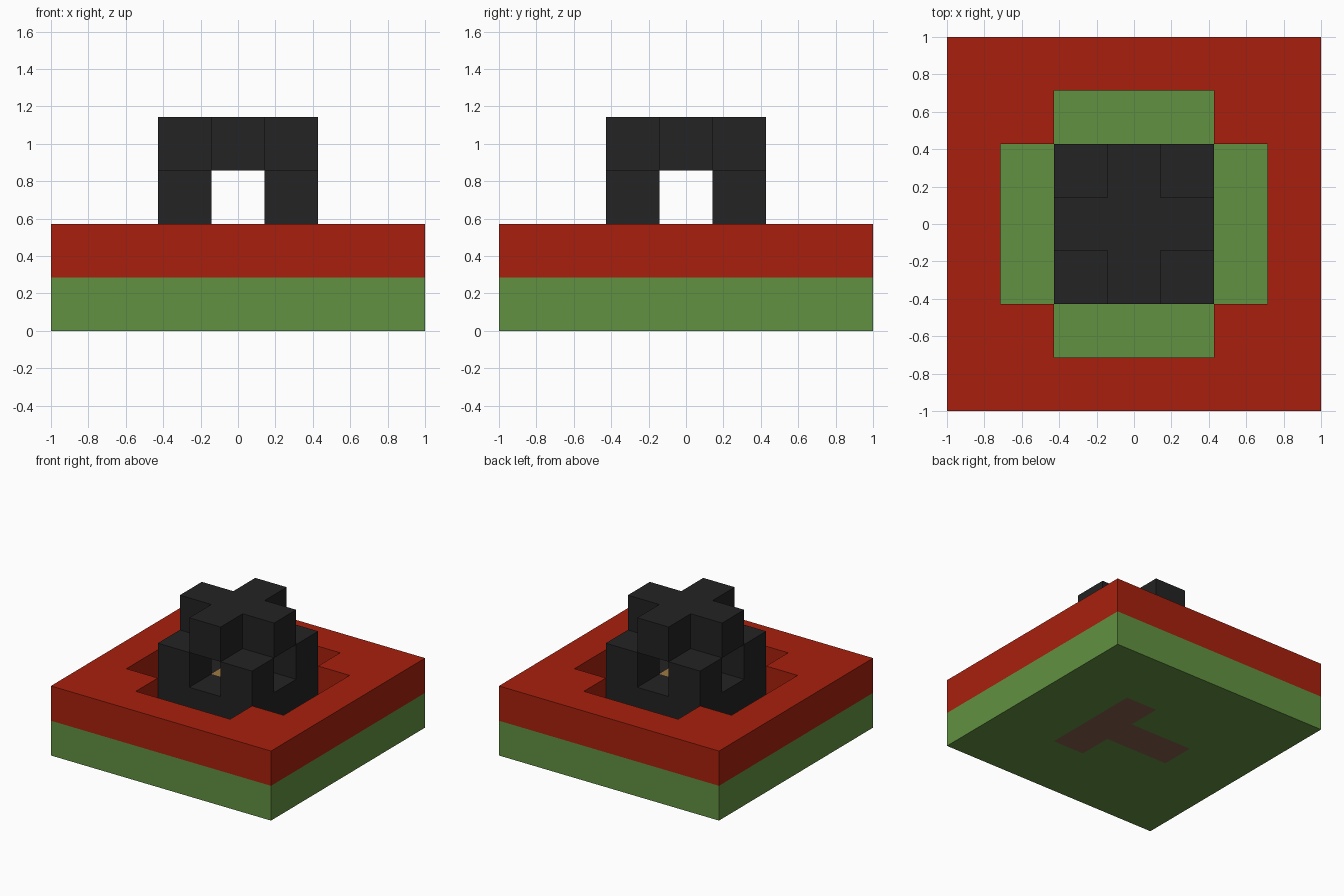
import bpy, bmesh
from mathutils import Vector

cube = bpy.data.objects.get("Cube")
if cube:
    bpy.data.objects.remove(cube, do_unlink=True)

U = 2 / 7  # side of one block


def material(name, srgb):
    col = [(c / 255 / 12.92) if c < 11 else ((c / 255 + 0.055) / 1.055) ** 2.4 for c in srgb] + [1]
    m = bpy.data.materials.new(name)
    m.use_nodes = True
    m.diffuse_color = col
    m.node_tree.nodes["Principled BSDF"].inputs["Base Color"].default_value = col
    return m


def blocks(name, layer, cells, mat):
    """Join unit blocks of one layer into a single clean solid."""
    bm = bmesh.new()
    cells = set(cells)
    for x, y in cells:
        centre = Vector((x, y, layer + 0.5))
        for axis in range(3):
            for sign in (-1, 1):
                n = Vector((0, 0, 0))
                n[axis] = sign
                if axis < 2 and (x + int(n.x), y + int(n.y)) in cells:
                    continue  # shared inner wall
                a = Vector((0, 0, 0))
                a[(axis + 1) % 3] = 1
                b = n.cross(a)
                ring = [a + b, b - a, -a - b, a - b]
                bm.faces.new([bm.verts.new((centre + (n + r) / 2) * U) for r in ring])
    bmesh.ops.remove_doubles(bm, verts=bm.verts, dist=0.001)
    bmesh.ops.recalc_face_normals(bm, faces=bm.faces)
    bmesh.ops.dissolve_limit(bm, angle_limit=0.01, verts=bm.verts, edges=bm.edges)
    me = bpy.data.meshes.new(name)
    bm.to_mesh(me)
    bm.free()
    me.materials.append(mat)
    ob = bpy.data.objects.new(name, me)
    bpy.context.collection.objects.link(ob)
    return ob


def grid(r):
    return {(x, y) for x in range(-r, r + 1) for y in range(-r, r + 1)}


green = material("green", (98, 145, 66))
red = material("red", (168, 32, 13))
black = material("black", (35, 35, 35))
brown = material("brown", (133, 94, 78))
tan = material("tan", (160, 122, 66))

# Ground plate with a T-shaped inlay
inlay = {c for c in grid(1) if c[0] == 1 or c[1] == 0}
blocks("ground_plate", 0, grid(3) - inlay, green)
blocks("ground_inlay", 0, inlay, brown)

# Raised rim around a stepped pit
pit = {c for c in grid(2) if min(abs(c[0]), abs(c[1])) < 2}
blocks("raised_rim", 1, grid(3) - pit, red)

# Shrine base with a core block, four pillars and a cross roof
blocks("shrine_base", 1, grid(1) - {(0, 0)}, black)
blocks("core_block", 1, {(0, 0)}, tan)
for sx, side in ((-1, "right"), (1, "left")):
    for sy, end in ((-1, "front"), (1, "back")):
        blocks(f"pillar_{end}_{side}", 2, {(sx, sy)}, black)
blocks("cross_roof", 3, {c for c in grid(1) if 0 in c}, black)
